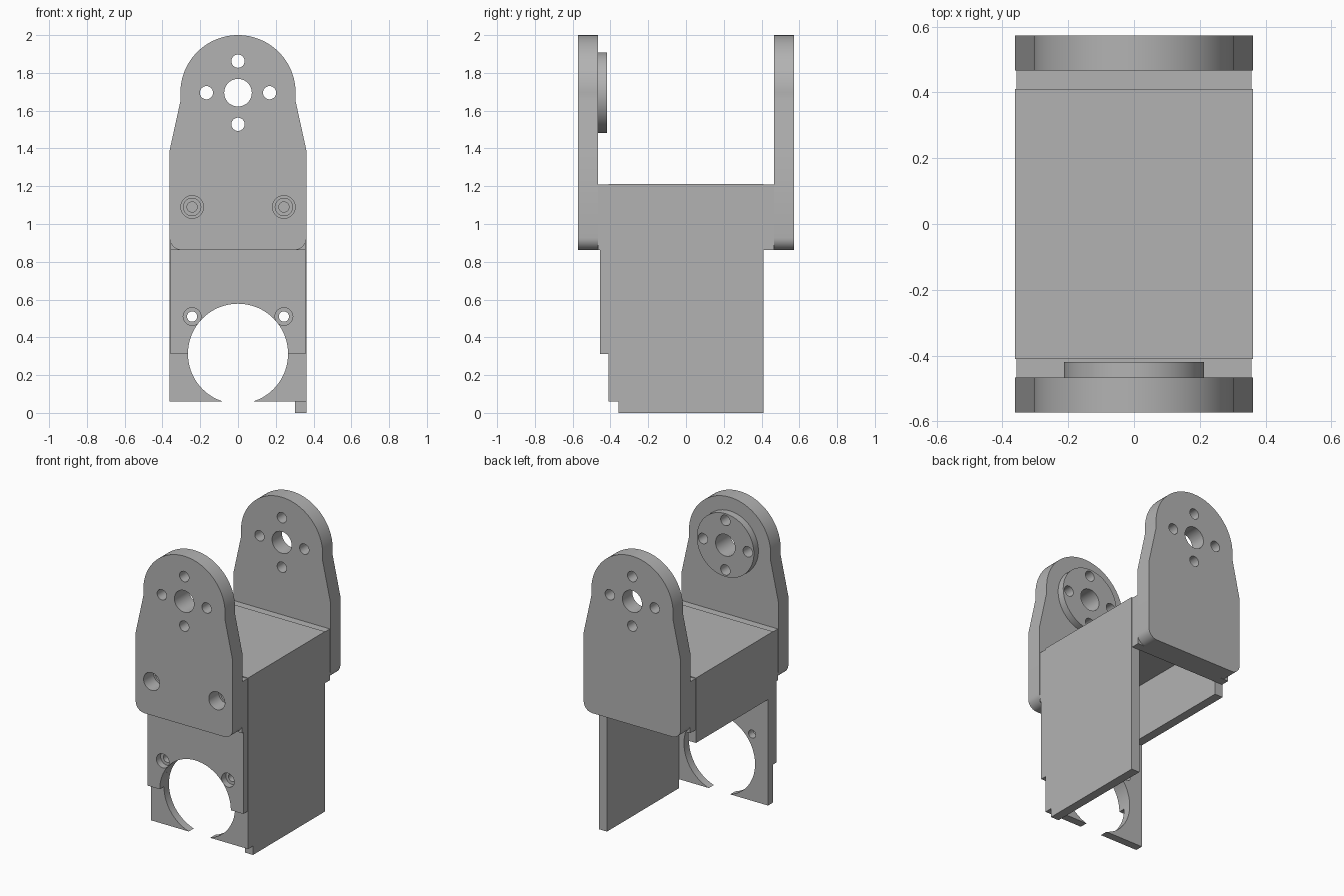
import bpy
import bmesh
from math import sin, cos, radians

if "Cube" in bpy.data.objects:
    bpy.data.objects.remove(bpy.data.objects["Cube"], do_unlink=True)

# Single plain grey material
GREY = (0.45, 0.45, 0.45, 1.0)
grey = bpy.data.materials.new("plain grey")
grey.use_nodes = True
grey.diffuse_color = GREY
grey.node_tree.nodes["Principled BSDF"].inputs["Base Color"].default_value = GREY


def arc(cx, cz, r, start, end, steps):
    """Points along an arc in the xz plane, angles in degrees."""
    angles = [radians(start + (end - start) * i / steps) for i in range(steps + 1)]
    return [(cx + r * cos(a), cz + r * sin(a)) for a in angles]


def circle(cx, cz, r, steps=40):
    return arc(cx, cz, r, 0, 360, steps)[:-1]


def pair(z, r):
    """Two mirrored screw holes."""
    return [circle(side * SCREW_X, z, r) for side in (-1, 1)]


def prism(name, y0, y1, outline, holes=()):
    """Extrude an xz outline with holes from y0 to y1."""
    bm = bmesh.new()
    edges = []
    for loop in [outline, *holes]:
        verts = [bm.verts.new((x, y0, z)) for x, z in loop]
        edges += [bm.edges.new((v, verts[i - 1])) for i, v in enumerate(verts)]
    bmesh.ops.triangle_fill(bm, use_beauty=True, use_dissolve=False, edges=edges)
    grown = bmesh.ops.extrude_face_region(bm, geom=bm.faces[:], use_keep_orig=True)
    for v in grown["geom"]:
        if isinstance(v, bmesh.types.BMVert):
            v.co.y = y1
    bmesh.ops.recalc_face_normals(bm, faces=bm.faces[:])
    mesh = bpy.data.meshes.new(name)
    bm.to_mesh(mesh)
    bm.free()
    mesh.materials.append(grey)
    mesh.polygons.foreach_set("use_smooth", [True] * len(mesh.polygons))
    mesh.set_sharp_from_angle(angle=radians(30))
    obj = bpy.data.objects.new(name, mesh)
    bpy.context.collection.objects.link(obj)
    return obj


def rect(x, z0, z1):
    return [(-x, z0), (x, z0), (x, z1), (-x, z1)]


HALF = 0.362        # half width of the bracket
INNER = 0.302       # inside of the side walls
TOP = 1.213         # top of the bracket body
PLATE_Z = 0.862     # bottom of the end plates
HUB_Z = 1.695       # pivot height
HUB_R = 0.305
ARCH_Z, ARCH_R = 0.313, 0.265
SCREW_X, HIGH_SCREW, LOW_SCREW = 0.243, 1.09, 0.51

# Pivot holes shared by both plates and the disc
pivot_holes = [circle(0, HUB_Z, 0.073, 48)]
for dx, dz in ((1, 0), (-1, 0), (0, 1), (0, -1)):
    pivot_holes.append(circle(0.167 * dx, HUB_Z + 0.167 * dz, 0.035, 32))

# End plates with rounded top, tapered shoulders and rounded lower corners
corner = 0.065
plate = (arc(-HALF + corner, PLATE_Z + corner, corner, 180, 270, 10)
         + arc(HALF - corner, PLATE_Z + corner, corner, 270, 360, 10)
         + [(HALF, 1.39), (HUB_R, 1.65)]
         + arc(0, HUB_Z, HUB_R, 0, 180, 64)
         + [(-HUB_R, 1.65), (-HALF, 1.39)])
prism("front_plate", -0.573, -0.467, plate, pivot_holes + pair(HIGH_SCREW, 0.06))
prism("back_plate", 0.467, 0.573, plate, pivot_holes)
prism("pivot_disc", -0.467, -0.419, circle(0, HUB_Z, 0.213, 72), pivot_holes)

# Spacers between the plates and the body
spacer = rect(HALF - 0.004, PLATE_Z, TOP - 0.005)
prism("front_spacer", -0.467, -0.41, spacer, pair(HIGH_SCREW, 0.046))
prism("back_spacer", 0.41, 0.467, spacer)

# Body: long left wall, top and short right wall in one folded section
prism("bracket_body", -0.357, 0.41, [
    (HALF, 0), (HALF, TOP), (-HALF, TOP), (-HALF, 0.775),
    (-INNER, 0.775), (-INNER, 1.15), (INNER, 1.15), (INNER, 0)])

# Front wall with a round opening that breaks through the bottom edge
wall_arch = arc(0, ARCH_Z, ARCH_R, 252.5, -72.5, 80)
wall_base = wall_arch[0][1]
prism("front_wall", -0.41, -0.357,
      [(-HALF, wall_base)] + wall_arch
      + [(HALF, wall_base), (HALF, TOP), (-HALF, TOP)],
      pair(HIGH_SCREW, 0.027) + pair(LOW_SCREW, 0.027))

# Thickened pad over the upper half of the opening
pad_x = HALF - 0.004
prism("front_pad", -0.455, -0.41,
      [(-pad_x, ARCH_Z)] + arc(0, ARCH_Z, ARCH_R, 180, 0, 48)
      + [(pad_x, ARCH_Z), (pad_x, PLATE_Z), (-pad_x, PLATE_Z)],
      pair(LOW_SCREW, 0.047))
